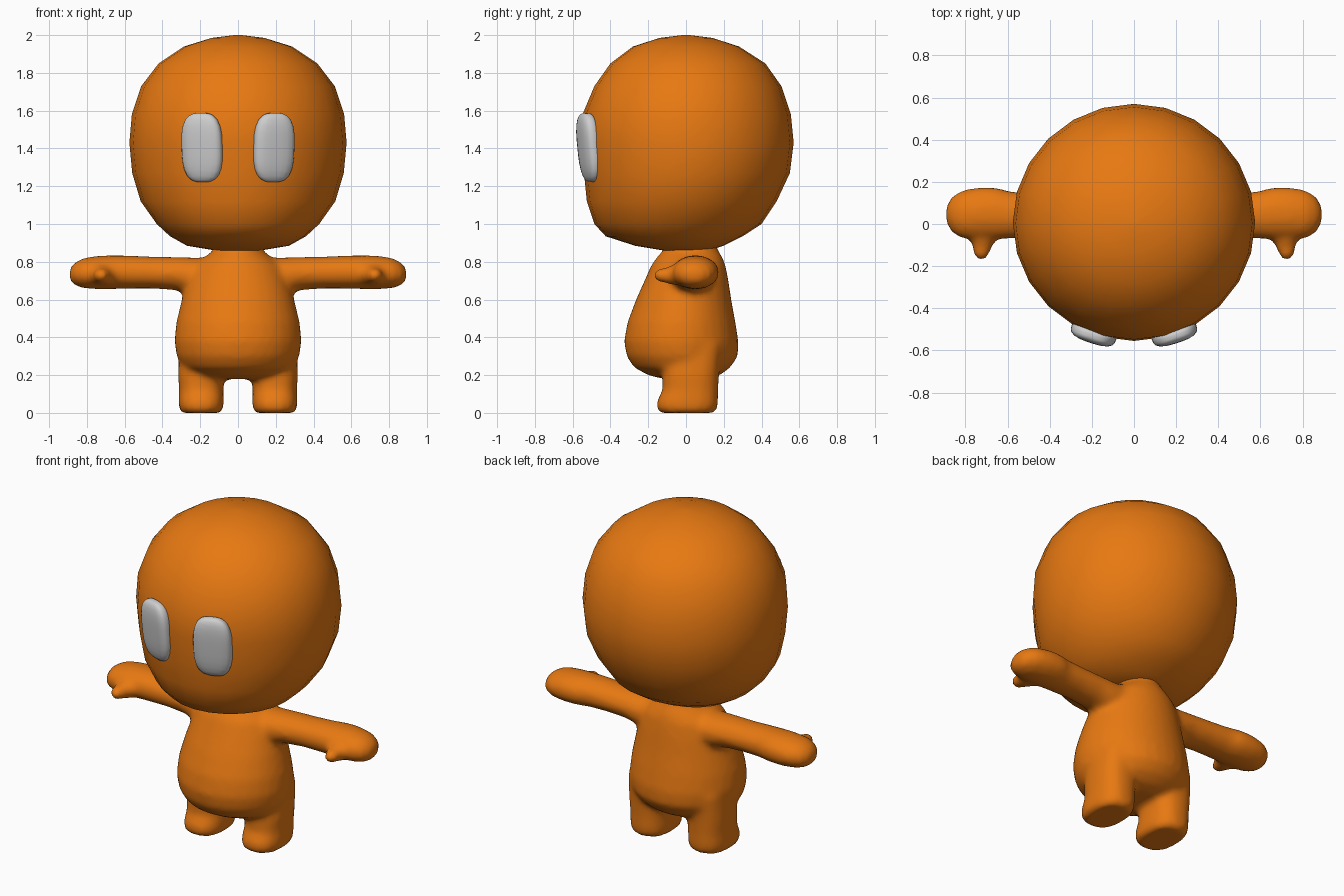
import bpy, bmesh, math
from mathutils import Matrix, Vector

if "Cube" in bpy.data.objects:
    bpy.data.objects.remove(bpy.data.objects["Cube"])


def material(name, rgb):
    m = bpy.data.materials.new(name)
    m.diffuse_color = (*rgb, 1)
    m.use_nodes = True
    m.node_tree.nodes["Principled BSDF"].inputs["Base Color"].default_value = m.diffuse_color
    return m


ORANGE = material("orange skin", (0.80, 0.19, 0.006))
GREY = material("pale grey eye", (0.62, 0.62, 0.62))


def loft(bm, rings, n, power=2.0):
    """Skin a list of (centre, u half-axis, v half-axis) rings and cap both ends."""
    loops = []
    for c, u, v in rings:
        loop = []
        for i in range(n):
            a = 2 * math.pi * i / n
            cs, sn = math.cos(a), math.sin(a)
            k = (abs(cs) ** power + abs(sn) ** power) ** (-1 / power)
            loop.append(bm.verts.new(Vector(c) + Vector(u) * cs * k + Vector(v) * sn * k))
        loops.append(loop)
    for a, b in zip(loops, loops[1:]):
        for i in range(n):
            j = (i + 1) % n
            bm.faces.new((a[i], a[j], b[j], b[i]))
    bm.faces.new(loops[0])
    bm.faces.new(loops[-1])


def upright(rows, x=0):
    """Horizontal rings from (z, half width, y front, y back)."""
    return [((x, (f + b) / 2, z), (w, 0, 0), (0, (b - f) / 2, 0)) for z, w, f, b in rows]


def sideways(rows, s):
    """Rings along x from (x, y centre, y radius, z centre, z radius)."""
    return [((s * x, y, z), (0, ry, 0), (0, 0, rz)) for x, y, ry, z, rz in rows]


def finish(name, bm, mat):
    bmesh.ops.recalc_face_normals(bm, faces=bm.faces[:])
    for f in bm.faces:
        f.smooth = True
    me = bpy.data.meshes.new(name)
    bm.to_mesh(me)
    bm.free()
    me.materials.append(mat)
    ob = bpy.data.objects.new(name, me)
    bpy.context.collection.objects.link(ob)
    return ob


# Head: round on top, flatter chin and face
head = bmesh.new()
loft(head, upright([
    (0.86, .12, -.12, .12), (0.885, .27, -.27, .20), (0.935, .36, -.425, .30),
    (1.00, .43, -.485, .40), (1.12, .515, -.525, .48), (1.27, .56, -.54, .55),
    (1.43, .575, -.555, .57), (1.58, .562, -.548, .555), (1.73, .512, -.485, .505),
    (1.85, .42, -.40, .42), (1.94, .285, -.28, .28), (1.985, .14, -.14, .14),
    (2.0, .02, -.02, .02)]), 24)
finish("head", head, ORANGE)

# Body: torso, legs and arms fused into one soft skin
body = bmesh.new()
loft(body, upright([
    (0.18, .14, -.12, .12), (0.20, .22, -.20, .18), (0.24, .29, -.275, .235),
    (0.30, .325, -.315, .275), (0.38, .337, -.328, .278), (0.48, .327, -.31, .262),
    (0.60, .298, -.265, .24), (0.70, .268, -.22, .225), (0.78, .235, -.185, .21),
    (0.83, .17, -.15, .19), (0.86, .13, -.12, .17), (0.92, .12, -.11, .15)]), 32)
for s in (-1, 1):
    # Leg and foot
    loft(body, upright([
        (0.0, .105, -.135, .145), (0.02, .117, -.155, .165), (0.06, .12, -.155, .17),
        (0.12, .117, -.125, .17), (0.20, .122, -.125, .175), (0.36, .115, -.10, .19)],
        s * .195), 24, 2.5)
    # Arm and mitten hand
    loft(body, sideways([
        (.10, .03, .12, .73, .09), (.24, .03, .12, .725, .098), (.34, .035, .11, .738, .088),
        (.46, .04, .108, .743, .085), (.58, .042, .112, .745, .088), (.66, .05, .125, .745, .09),
        (.74, .05, .125, .743, .089), (.82, .045, .115, .74, .08), (.865, .045, .085, .735, .06),
        (.892, .045, .04, .733, .03)], s), 24)
    # Thumb
    loft(body, [((s * x, y, z), (rx, 0, 0), (0, 0, rz)) for x, y, z, rx, rz in [
        (.715, .02, .735, .09, .06), (.715, -.06, .73, .07, .055), (.72, -.11, .728, .048, .042),
        (.725, -.15, .728, .036, .035), (.725, -.172, .728, .018, .02)]], 16)
body_ob = finish("body", body, ORANGE)
remesh = body_ob.modifiers.new("fuse", 'REMESH')
remesh.mode = 'VOXEL'
remesh.voxel_size = 0.018
remesh.use_smooth_shade = True
smooth = body_ob.modifiers.new("soften", 'SMOOTH')
smooth.factor = 0.5
smooth.iterations = 8

# Eyes: rounded tablets turned to follow the face
for s, name in ((-1, "right_eye"), (1, "left_eye")):
    eye = bmesh.new()
    bmesh.ops.create_uvsphere(eye, u_segments=24, v_segments=16, radius=1)
    for v in eye.verts:
        k = sum(abs(c) ** 3 for c in v.co) ** (-1 / 3)
        v.co = Vector((v.co.x * .111, v.co.y * .045, v.co.z * .184)) * k
    turn = Matrix.Rotation(math.radians(18 * s), 4, 'Z') @ Matrix.Rotation(math.radians(6), 4, 'X')
    eye.transform(Matrix.Translation((s * .19, -.514, 1.405)) @ turn)
    finish(name, eye, GREY)
